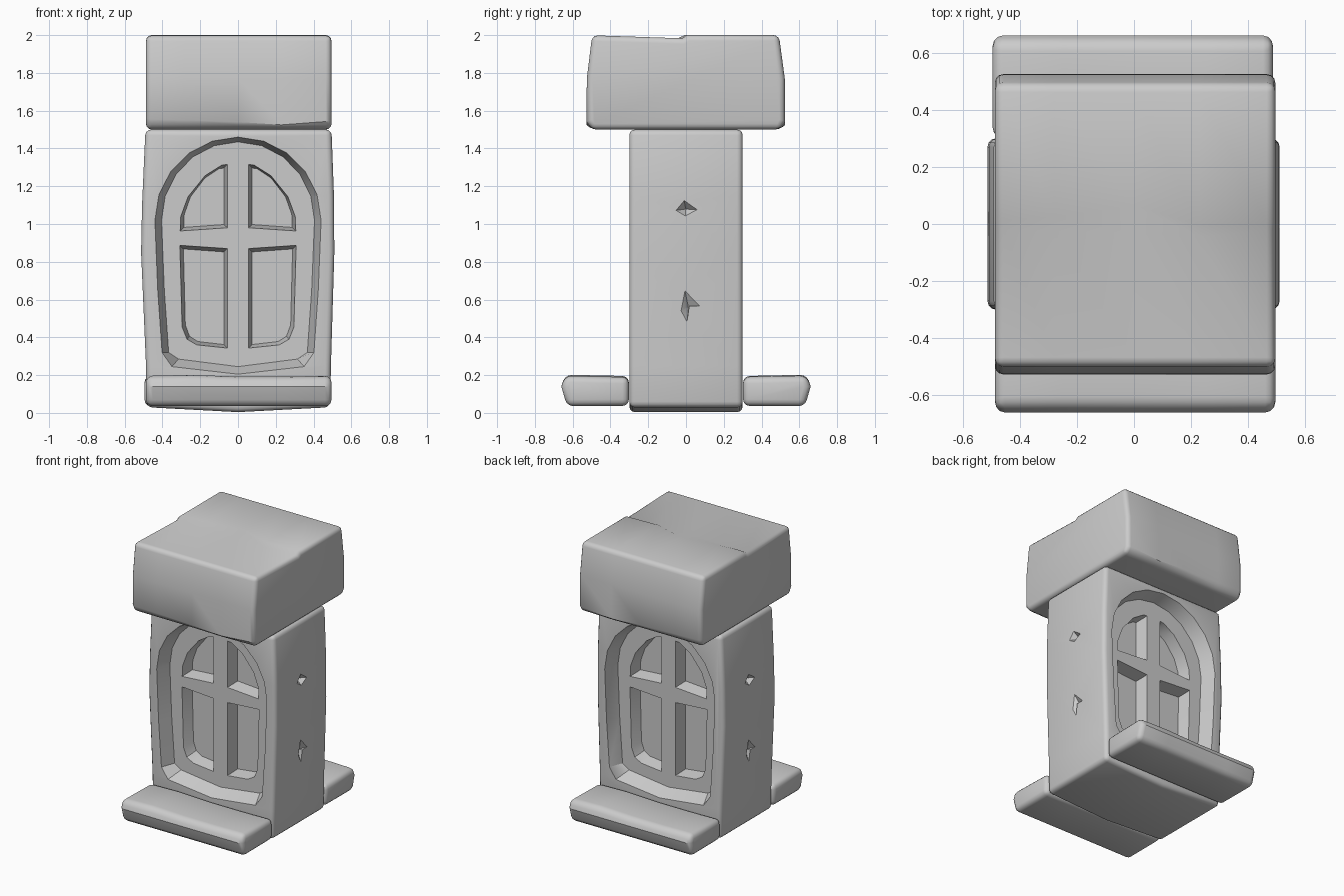
import bpy, bmesh, math
from mathutils import Matrix

if "Cube" in bpy.data.objects:
    bpy.data.objects.remove(bpy.data.objects["Cube"])

TURN = Matrix.Rotation(math.pi, 4, 'Z')


def loft(name, rings, turned=False):
    """Closed solid through matching rings of points, capped at both ends."""
    bm = bmesh.new()
    vs = [[bm.verts.new(p) for p in r] for r in rings]
    n = len(vs[0])
    for a, b in zip(vs, vs[1:]):
        for i in range(n):
            j = (i + 1) % n
            bm.faces.new((a[i], a[j], b[j], b[i]))
    bm.faces.new(vs[0])
    bm.faces.new(vs[-1])
    bmesh.ops.recalc_face_normals(bm, faces=bm.faces)
    if turned:
        bm.transform(TURN)
    me = bpy.data.meshes.new(name)
    bm.to_mesh(me)
    bm.free()
    ob = bpy.data.objects.new(name, me)
    bpy.context.collection.objects.link(ob)
    return ob


def activate(ob):
    bpy.ops.object.select_all(action='DESELECT')
    ob.select_set(True)
    bpy.context.view_layer.objects.active = ob


def soften(ob, width):
    activate(ob)
    m = ob.modifiers.new("bevel", 'BEVEL')
    m.width = width
    m.segments = 3
    m.limit_method = 'ANGLE'
    m.angle_limit = math.radians(50)
    m.use_clamp_overlap = False
    bpy.ops.object.modifier_apply(modifier=m.name)


def cut(ob, cutter):
    activate(ob)
    m = ob.modifiers.new("cut", 'BOOLEAN')
    m.operation = 'DIFFERENCE'
    m.solver = 'EXACT'
    m.object = cutter
    bpy.ops.object.modifier_apply(modifier=m.name)
    bpy.data.objects.remove(cutter)


def shade(ob):
    activate(ob)
    bpy.ops.object.shade_smooth_by_angle(angle=math.radians(32))


def at_y(pts, y):
    return [(x, y, z) for x, z in pts]


# Stone body: slightly bulging slab
body_profile = [(-0.49, 1.5), (0.495, 1.5), (0.508, 1.15), (0.51, 0.85), (0.492, 0.25),
                (0.488, 0.03), (0, 0.004), (-0.483, 0.03), (-0.487, 0.25),
                (-0.513, 0.85), (-0.508, 1.1)]
body = loft("stone_body", [at_y(body_profile, -0.3), at_y(body_profile, 0.3)])
soften(body, 0.03)


# Arched recess and four window panes, on front and back
def arch(r, top, low):
    half = [(r * math.cos(a), 1.02 + (top - 1.02) * math.sin(a))
            for a in (math.pi * i / 10 for i in range(11))]
    d = 0.44 - r
    return half + [(-0.425 + d, 0.65), (-0.402 + d, 0.32), (-0.35 + d, low + 0.04),
                   (0, low), (0.35 - d, low + 0.04), (0.402 - d, 0.32), (0.425 - d, 0.65)]


upper = [(0.056, 1.315), (0.085, 1.312), (0.174, 1.256), (0.264, 1.145),
         (0.303, 1.04), (0.306, 0.963), (0.056, 0.98)]
lower = [(0.056, 0.87), (0.308, 0.887), (0.296, 0.455), (0.27, 0.39),
         (0.218, 0.36), (0.056, 0.343)]


def shrink(pts, d):
    out = []
    xs, zs = zip(*pts)
    cx, cz = (min(xs) + max(xs)) / 2, (min(zs) + max(zs)) / 2
    sx, sz = 1 - 2 * d / (max(xs) - min(xs)), 1 - 2 * d / (max(zs) - min(zs))
    for x, z in pts:
        out.append((cx + (x - cx) * sx, cz + (z - cz) * sz))
    return out


for turned in (False, True):
    mouth = arch(0.44, 1.46, 0.205)
    cut(body, loft("recess_cutter", [at_y(mouth, -0.34), at_y(mouth, -0.3),
                                     at_y(arch(0.405, 1.435, 0.245), -0.2)], turned))
    for pane in (upper, lower):
        for s in (-1, 1):
            p = [(s * x, z) for x, z in pane]
            cut(body, loft("pane_cutter", [at_y(p, -0.22), at_y(p, -0.2),
                                           at_y(shrink(p, 0.019), -0.11)], turned))

# Chipped nicks on both side faces
chips = [[(-0.07, 1.07), (-0.012, 1.14), (0.08, 1.075), (-0.005, 1.03)],
         [(-0.015, 0.69), (0.11, 0.57), (0.02, 0.57), (0.0, 0.43), (-0.05, 0.53)]]
for turned in (False, True):
    for c in chips:
        cy = sum(p[0] for p in c) / len(c)
        cz = sum(p[1] for p in c) / len(c)
        tip = [(0.465, cy + (y - cy) * 0.05, cz + (z - cz) * 0.05) for y, z in c]
        cut(body, loft("chip_cutter", [[(0.525, y, z) for y, z in c], tip], turned))
shade(body)

# Cap stone: stations along x = (x, crack back y, crack front y, underside edge z)
stations = [(-0.487, 0.01, -0.02, 1.555), (-0.28, 0.025, -0.025, 1.55),
            (0, 0.065, -0.03, 1.54), (0.23, -0.005, -0.045, 1.525), (0.495, 0.005, -0.018, 1.545)]
rings = []
for x, yb, yf, ze in stations:
    rings.append([(x, y, z) for y, z in
                  [(0.5, 1.5), (0.525, ze), (0.523, 1.77), (0.492, 2.0), (yb, 2.0),
                   (yf, 1.983), (-0.497, 1.999), (-0.525, 1.77), (-0.527, ze), (-0.5, 1.5)]])
cap = loft("cap_stone", rings)
soften(cap, 0.03)
shade(cap)

# Sill slabs, front and back
for name, turned in (("front_sill", False), ("back_sill", True)):
    rings = []
    for x, dz in ((-0.487, 0.0), (-0.25, 0.005), (0, -0.004), (0.25, -0.004), (0.495, 0.0)):
        rings.append([(x, -0.302, 0.19 + dz), (x, -0.302, 0.037), (x, -0.63, 0.035),
                      (x, -0.66, 0.14), (x, -0.64, 0.197 + dz)])
    sill = loft(name, rings, turned)
    soften(sill, 0.035)
    shade(sill)
